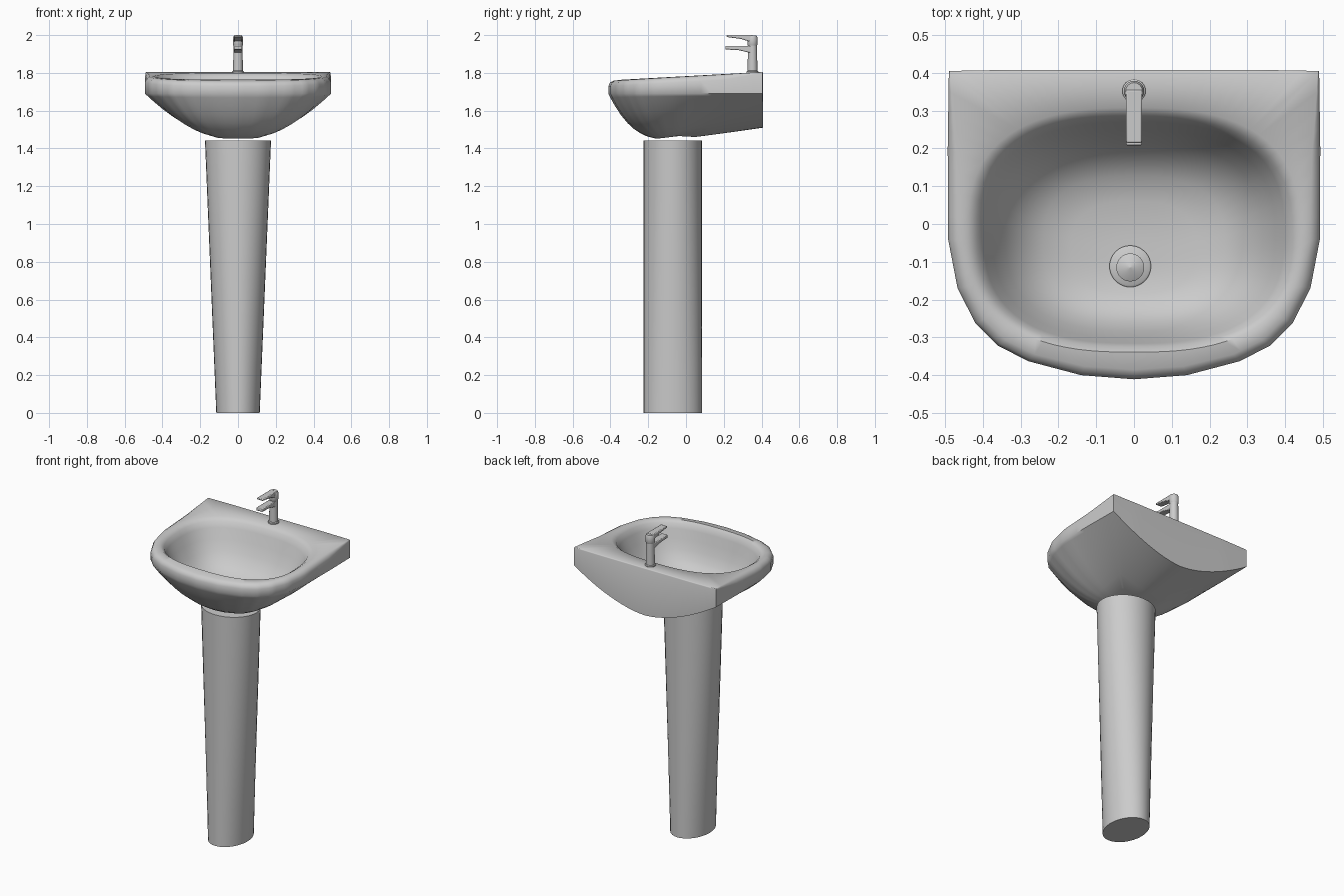
import bpy, bmesh, math
from mathutils import Vector

cube = bpy.data.objects.get("Cube")
if cube:
    bpy.data.objects.remove(cube, do_unlink=True)

# One ceramic grey for everything
ceramic = bpy.data.materials.new("ceramic_grey")
ceramic.use_nodes = True
GREY = (0.6, 0.6, 0.6, 1)
ceramic.diffuse_color = GREY
ceramic.node_tree.nodes["Principled BSDF"].inputs["Base Color"].default_value = GREY


def loft(name, rings, angle=40):
    """Skin a stack of equal-length closed rings and cap both ends."""
    bm = bmesh.new()
    loops = [[bm.verts.new(p) for p in ring] for ring in rings]
    n = len(loops[0])
    for a, b in zip(loops, loops[1:]):
        for i in range(n):
            j = (i + 1) % n
            bm.faces.new((a[i], a[j], b[j], b[i]))
    bm.faces.new(loops[0][::-1])
    bm.faces.new(loops[-1])
    bmesh.ops.recalc_face_normals(bm, faces=bm.faces)
    mesh = bpy.data.meshes.new(name)
    bm.to_mesh(mesh)
    bm.free()
    mesh.materials.append(ceramic)
    obj = bpy.data.objects.new(name, mesh)
    bpy.context.collection.objects.link(obj)
    bpy.ops.object.select_all(action="DESELECT")
    obj.select_set(True)
    bpy.context.view_layer.objects.active = obj
    bpy.ops.object.shade_smooth_by_angle(angle=math.radians(angle))
    return obj


def ellipse(cx, cy, z, rx, ry, n=32):
    return [(cx + rx * math.cos(k * math.tau / n), cy + ry * math.sin(k * math.tau / n), z)
            for k in range(n)]


# Basin plan: straight back and sides, bowed front, mirrored from one half
half = [(0, .408), (.16, .408), (.32, .408), (.49, .405), (.493, .2), (.492, -.04),
        (.467, -.17), (.42, -.262), (.36, -.322), (.28, -.363), (.14, -.4), (0, -.411)]
fine = []
for a, b in zip(half, half[1:]):
    fine += [Vector(a).lerp(Vector(b), k / 4) for k in range(4)]
fine.append(Vector(half[-1]))
outline = fine + [Vector((-p.x, p.y)) for p in fine[-2:0:-1]]
FOOT = Vector((0, -.07))
BASE = 1.447


def rim_z(y):
    return 1.76 + (y + .41) * .055


def lip_z(p):
    """Lower edge of the lip: level, but sagging along the middle of the back."""
    back = max(0, min(1, (p.y - .1) / .3))
    return 1.69 - .18 * back * (1 - min(1, abs(p.x) / .49) ** 1.7)


def underside(t):
    ring = []
    for p in outline:
        d = p - FOOT
        q = FOOT + d * t
        power = 2 - .9 * d.y / d.length
        ring.append((q.x, q.y, BASE + (lip_z(p) - BASE) * t ** power))
    return ring


def rim(inset, drop):
    """Top edge, rounded at the front and sides, crisp at the back."""
    ring = []
    for p in outline:
        soft = 1 - max(0, min(1, (p.y - .2) / .2)) * .8
        q = p - (p - FOOT).normalized() * inset * soft
        ring.append((q.x, q.y, rim_z(p.y) - drop * soft))
    return ring


def bowl(t, depth):
    """Rounded-square hollow, drifting towards the drain as it deepens."""
    ring = []
    for p in outline:
        d = p - Vector((0, -.02))
        r = ((abs(d.x) / .415) ** 2.6 + (abs(d.y) / .305) ** 2.6) ** (-1 / 2.6)
        q = d * r * t + Vector((0, -.02 - .07 * (1 - t)))
        top = rim_z(q.y)
        ring.append((q.x, q.y, top + (1.5 - top) * depth))
    return ring


rings = [underside(t) for t in (.25, .4, .5, .6, .7, .8, .9, .97, 1)]
rings += [rim(0, .03), rim(.008, .012), rim(.025, .002)]
rings += [bowl(t, d) for t, d in ((1.06, 0), (1, .06), (.96, .17), (.9, .37), (.82, .58),
                                  (.72, .77), (.58, .91), (.4, .98), (.15, 1))]
loft("basin", rings, 50)

# Pedestal: oval column tapering only in width
loft("pedestal", [ellipse(0, -.07, 1.443 * k / 6, .115 + .01 * k, .155) for k in range(7)])

# Drain: flat collar with a conical plug
loft("drain_collar", [ellipse(-.01, -.112, z, r, r) for z, r in
                      ((1.495, .055), (1.508, .055), (1.512, .05))])
loft("drain_plug", [ellipse(-.01, -.115, z, r, r) for z, r in
                    ((1.505, .037), (1.525, .037), (1.545, .001))])

# Tap body and rounded head
loft("tap_body", [ellipse(0, .352, z, r, r, 24) for z, r in
                  ((1.79, .031), (1.808, .031), (1.812, .026), (1.945, .024))])
loft("tap_head", [ellipse(0, .352, z, r, r, 24) for z, r in
                  ((1.94, .022), (1.95, .027), (1.985, .027), (1.997, .022))])


def arm(name, sections):
    """Rectangular bar along y with chamfered edges."""
    rings = [[(-w, y, lo), (w, y, lo), (w, y, hi), (-w, y, hi)] for y, w, lo, hi in sections]
    obj = loft(name, rings, 30)
    bevel = obj.modifiers.new("soft_edges", "BEVEL")
    bevel.width = .004
    bevel.segments = 2


arm("tap_spout", [(.208, .021, 1.924, 1.942), (.28, .021, 1.92, 1.942), (.345, .021, 1.905, 1.942)])
arm("tap_lever", [(.215, .021, 1.99, 2), (.29, .021, 1.98, 2), (.355, .022, 1.96, 2)])
